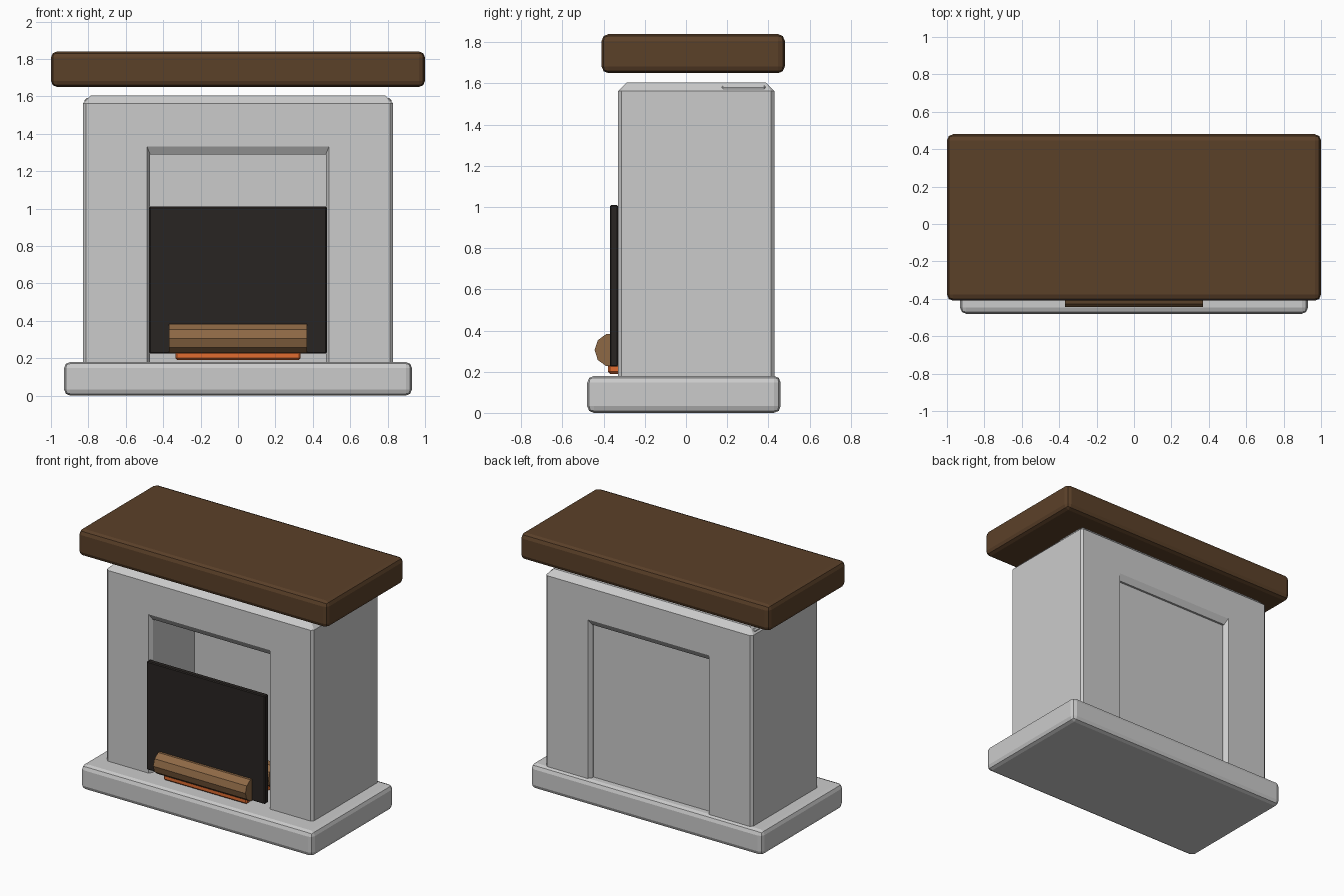
import bpy, bmesh, math

if "Cube" in bpy.data.objects:
    bpy.data.objects.remove(bpy.data.objects["Cube"])


def material(name, rgb):
    m = bpy.data.materials.new(name)
    m.diffuse_color = (*rgb, 1)
    m.use_nodes = True
    m.node_tree.nodes["Principled BSDF"].inputs["Base Color"].default_value = m.diffuse_color
    return m


def make_object(name, bm, mat=None):
    bmesh.ops.recalc_face_normals(bm, faces=bm.faces)
    me = bpy.data.meshes.new(name)
    bm.to_mesh(me)
    bm.free()
    ob = bpy.data.objects.new(name, me)
    bpy.context.collection.objects.link(ob)
    if mat:
        me.materials.append(mat)
    return ob


def add_bevel(ob, width, segments=2, limit='ANGLE'):
    b = ob.modifiers.new("bevel", 'BEVEL')
    b.width = width
    b.segments = segments
    b.limit_method = limit


def box(name, x, y, z, bevel, mat=None, segments=2):
    """Box between (min, max) pairs with softened edges."""
    bm = bmesh.new()
    bmesh.ops.create_cube(bm, size=1)
    for v in bm.verts:
        for i, (a, b) in enumerate((x, y, z)):
            v.co[i] = b if v.co[i] > 0 else a
    ob = make_object(name, bm, mat)
    add_bevel(ob, bevel, segments)
    return ob


def log(name, y, z, radius, length, mat):
    bm = bmesh.new()
    bmesh.ops.create_cone(bm, cap_ends=True, segments=10, radius1=radius,
                          radius2=radius, depth=length)
    ob = make_object(name, bm, mat)
    ob.rotation_euler = (0, math.pi / 2, 0)
    ob.location = (0, y, z)
    return ob


wood = material("dark_wood", (0.105, 0.052, 0.022))
bark = material("log_wood", (0.27, 0.14, 0.06))
soot = material("soot_black", (0.022, 0.018, 0.016))
glow = material("ember_orange", (0.75, 0.15, 0.03))

# Stone hearth slab and floating timber mantel
box("hearth", (-0.93, 0.93), (-0.48, 0.46), (0, 0.18), 0.033)
box("mantel_shelf", (-1, 1), (-0.41, 0.48), (1.65, 1.84), 0.033, wood)

# Surround: arch-shaped profile extruded in depth
bm = bmesh.new()
outline = [(-0.83, 0.17), (-0.83, 1.605), (0.83, 1.605), (0.83, 0.17),
           (0.47, 0.17), (0.47, 1.29), (-0.47, 1.29), (-0.47, 0.17)]
face = bm.faces.new([bm.verts.new((x, -0.33, z)) for x, z in outline])
ext = bmesh.ops.extrude_face_region(bm, geom=[face], use_keep_orig=True)
for e in ext["geom"]:
    if isinstance(e, bmesh.types.BMVert):
        e.co.y = 0.43
# Wide bevel on the horizontal edges, narrow on the uprights
weights = bm.edges.layers.float.new("bevel_weight_edge")
for e in bm.edges:
    a, b = (v.co for v in e.verts)
    if max(a.z, b.z) < 0.2 or (abs(a.y - b.y) > 0.1 and a.z < 1.5):
        continue
    e[weights] = 0.4 if abs(a.z - b.z) > 0.1 else 1.0
surround = make_object("surround", bm)
add_bevel(surround, 0.042, 1, 'WEIGHT')

# Back wall of the firebox
box("back_wall", (-0.82, 0.82), (0.17, 0.39), (0.17, 1.59), 0.01, None, 1)

# Screen, embers and logs
box("fire_screen", (-0.475, 0.475), (-0.37, -0.33), (0.225, 1.01), 0.006, soot, 1)
box("embers", (-0.335, 0.335), (-0.38, 0.0), (0.19, 0.235), 0.01, glow, 1)
log("front_log", -0.362, 0.305, 0.082, 0.74, bark)
log("rear_log", -0.1, 0.305, 0.082, 0.74, bark)
